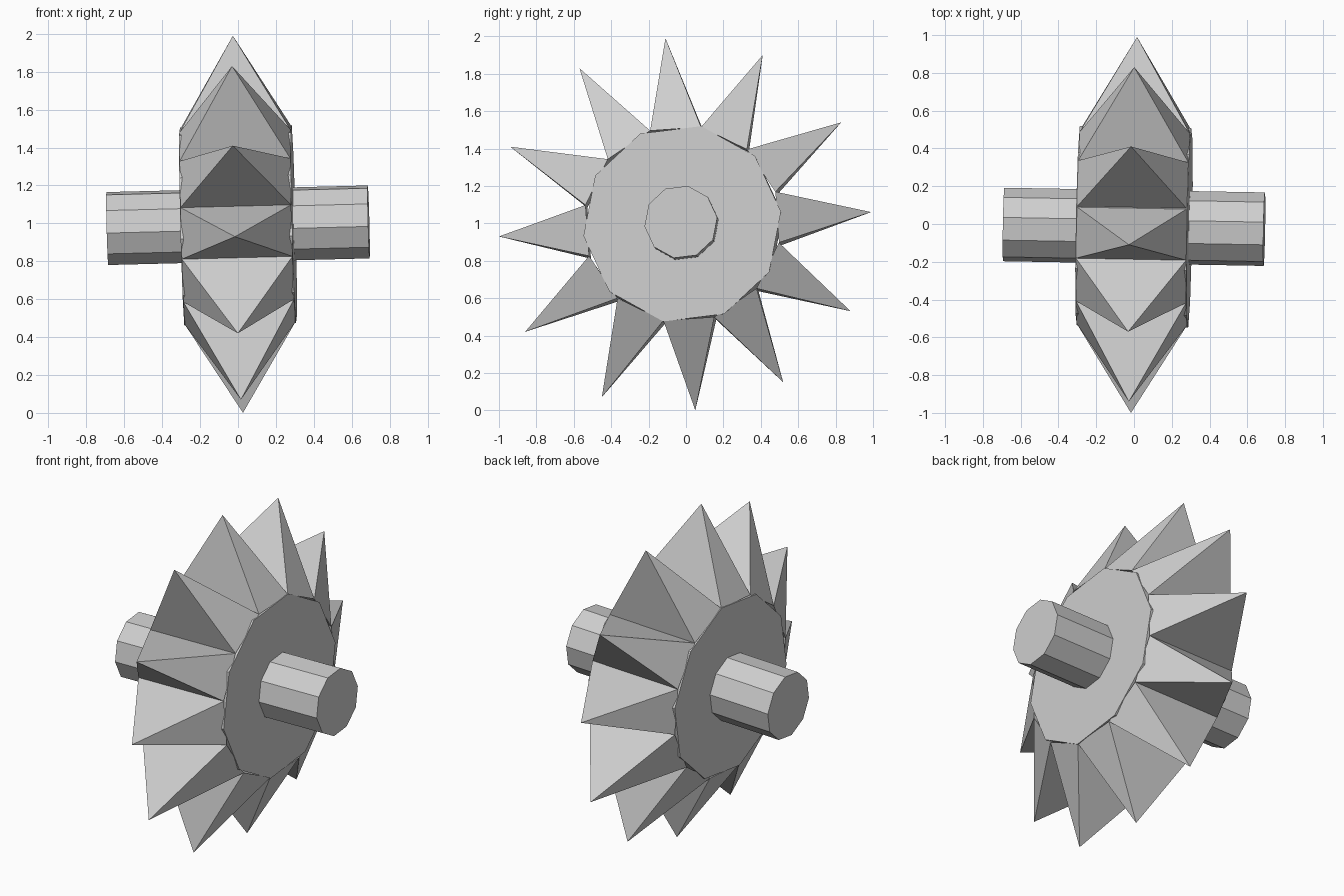
import bpy
import bmesh
from math import cos, sin, radians
from mathutils import Vector, Matrix

cube = bpy.data.objects.get("Cube")
if cube:
    bpy.data.objects.remove(cube, do_unlink=True)

# One grey metal for everything
metal = bpy.data.materials.new("grey_metal")
metal.use_nodes = True
GREY = (0.62, 0.62, 0.62, 1)
metal.diffuse_color = GREY
metal.node_tree.nodes["Principled BSDF"].inputs["Base Color"].default_value = GREY

# The whole wheel sits on a slightly tilted axle
CENTRE = Vector((0, -0.015, 0.99))
AXIS = Vector((1, -0.018, 0.0254)).normalized()
TILT = Vector((1, 0, 0)).rotation_difference(AXIS).to_matrix().to_4x4()
PLACE = Matrix.Translation(CENTRE) @ TILT


def ring_point(x, radius, degrees):
    a = radians(degrees)
    return Vector((x, radius * cos(a), radius * sin(a)))


def finish(name, bm):
    bmesh.ops.recalc_face_normals(bm, faces=bm.faces)
    bm.transform(PLACE)
    mesh = bpy.data.meshes.new(name)
    bm.to_mesh(mesh)
    bm.free()
    mesh.materials.append(metal)
    obj = bpy.data.objects.new(name, mesh)
    bpy.context.collection.objects.link(obj)


def prism(name, radius, half, sides=10, start=7):
    """Flat-sided drum lying along the axle."""
    bm = bmesh.new()
    rings = [[bm.verts.new(ring_point(x, radius, start + i * 360 / sides))
              for i in range(sides)] for x in (-half, half)]
    for ring in rings:
        bm.faces.new(ring)
    for i in range(sides):
        j = (i + 1) % sides
        bm.faces.new((rings[0][i], rings[0][j], rings[1][j], rings[1][i]))
    finish(name, bm)


def spike(name, tip, angle, radius=0.527, half=0.292):
    """Four-sided pyramid whose base spans one twelfth of the rim."""
    bm = bmesh.new()
    base = [bm.verts.new(ring_point(x, radius, angle + turn))
            for x, turn in ((-half, -15), (half, -15), (half, 15), (-half, 15))]
    point = bm.verts.new((0, tip[0] - CENTRE.y, tip[1] - CENTRE.z))
    bm.faces.new(base)
    for i in range(4):
        bm.faces.new((base[i], base[(i + 1) % 4], point))
    finish(name, bm)


prism("axle", 0.196, 0.69)
prism("hub_disc", 0.532, 0.295)

# Slightly uneven spike tips (y, z), counter-clockwise from the back
tips = [(0.99, 1.06), (0.83, 1.54), (0.41, 1.9), (-0.11, 1.99),
        (-0.57, 1.83), (-0.94, 1.41), (-1, 0.93), (-0.86, 0.42),
        (-0.45, 0.07), (0.05, 0), (0.52, 0.15), (0.88, 0.53)]
for i, tip in enumerate(tips):
    spike(f"spike_{i + 1}", tip, 4 + 30 * i)
